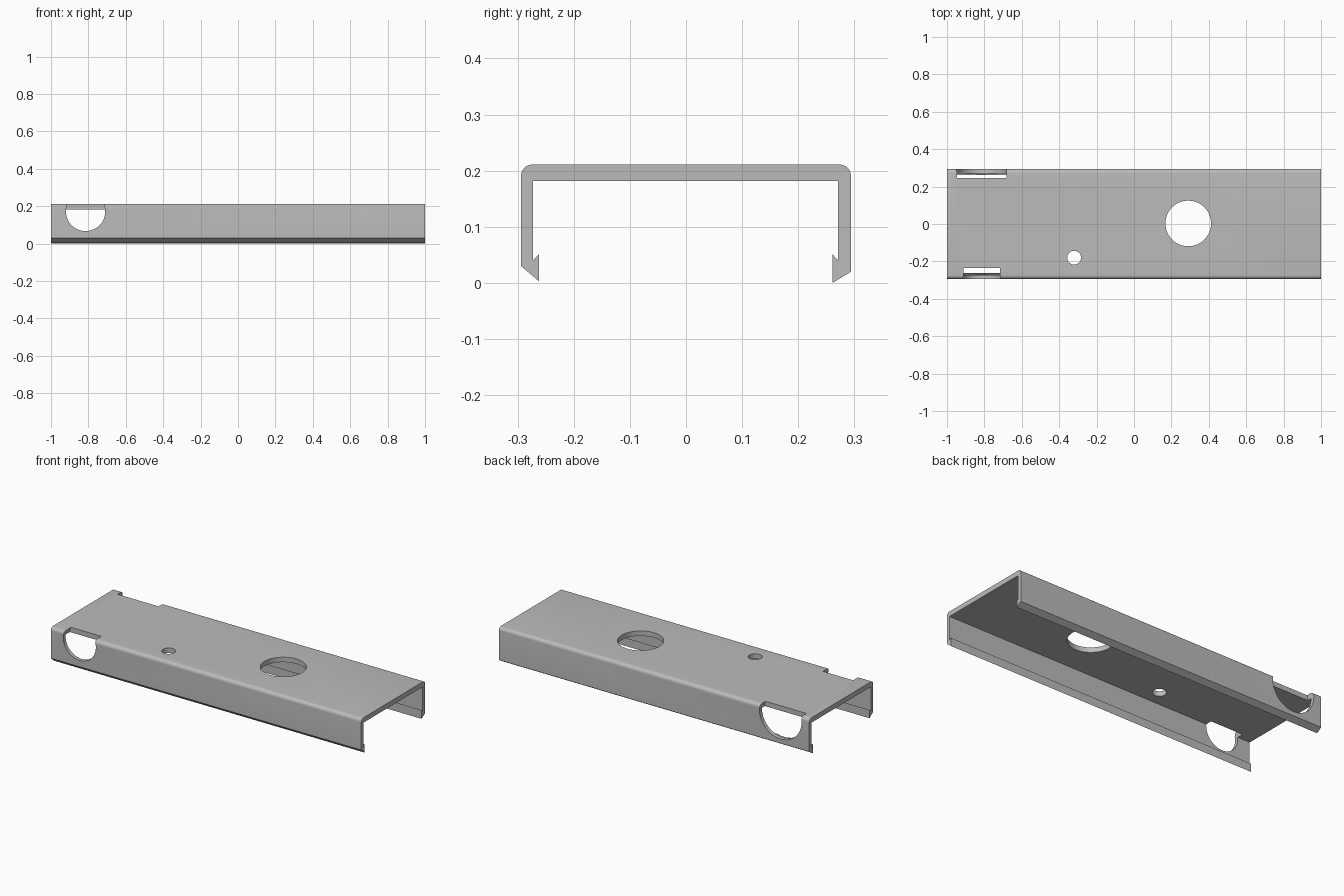
import bpy, bmesh, math
from mathutils import Matrix, Vector

cube = bpy.data.objects.get("Cube")
if cube:
    bpy.data.objects.remove(cube, do_unlink=True)

grey = bpy.data.materials.new("plain grey")
grey.use_nodes = True
colour = (0.5, 0.5, 0.5, 1)
grey.diffuse_color = colour
grey.node_tree.nodes["Principled BSDF"].inputs["Base Color"].default_value = colour

HALF_W, TOP, UNDER, RADIUS = 0.294, 0.211, 0.182, 0.02


def new_object(name, bm):
    bmesh.ops.recalc_face_normals(bm, faces=bm.faces[:])
    mesh = bpy.data.meshes.new(name)
    bm.to_mesh(mesh)
    bm.free()
    obj = bpy.data.objects.new(name, mesh)
    bpy.context.collection.objects.link(obj)
    mesh.materials.append(grey)
    return obj


def rounded_corner(side):
    """Arc from the wall up to the top, for side -1 or 1."""
    angles = [math.pi / 2 * i / 6 for i in range(7)]
    return [(side * (HALF_W - RADIUS + RADIUS * math.cos(a)),
             TOP - RADIUS + RADIUS * math.sin(a)) for a in angles]


# Channel section: front hook and wall, top plate, back wall and hook
profile = [(-0.273, UNDER), (-0.273, 0.04), (-0.262, 0.051), (-0.262, 0.003), (-HALF_W, 0.03)]
profile += rounded_corner(-1) + rounded_corner(1)[::-1]
profile += [(HALF_W, 0.02), (0.261, 0.0), (0.261, 0.051), (0.271, 0.04), (0.271, UNDER)]

bm = bmesh.new()
section = bm.faces.new([bm.verts.new((-1, y, z)) for y, z in profile])
extruded = bmesh.ops.extrude_face_region(bm, geom=[section])
bmesh.ops.translate(bm, vec=(2, 0, 0),
                    verts=[g for g in extruded["geom"] if isinstance(g, bmesh.types.BMVert)])
channel = new_object("channel_cover", bm)


def cut_hole(name, centre, radius, depth, axis):
    """Cut a round hole of the given depth along an axis."""
    bm = bmesh.new()
    turn = Vector((0, 0, 1)).rotation_difference(Vector(axis)).to_matrix().to_4x4()
    bmesh.ops.create_cone(bm, cap_ends=True, segments=48, radius1=radius, radius2=radius,
                          depth=depth, matrix=Matrix.Translation(centre) @ turn)
    cutter = new_object(name, bm)
    cutter.hide_render = True
    cutter.hide_set(True)
    mod = channel.modifiers.new(name, "BOOLEAN")
    mod.operation, mod.solver, mod.object = "DIFFERENCE", "EXACT", cutter
    return cutter


# Holes in the top plate, then the notches through the two walls
cutters = [
    cut_hole("large_top_hole_cutter", (0.29, 0.003, 0.2), 0.122, 0.1, (0, 0, 1)),
    cut_hole("small_top_hole_cutter", (-0.32, -0.18, 0.2), 0.037, 0.1, (0, 0, 1)),
    cut_hole("front_notch_cutter", (-0.815, -0.335, 0.172), 0.105, 0.2, (0, 1, 0)),
    cut_hole("back_notch_cutter", (-0.815, 0.345, 0.181), 0.136, 0.2, (0, 1, 0)),
]

# Bake the cuts, so the cutters can go
bpy.context.view_layer.update()
graph = bpy.context.evaluated_depsgraph_get()
cut_mesh = bpy.data.meshes.new_from_object(channel.evaluated_get(graph))
channel.modifiers.clear()
channel.data = cut_mesh
for cutter in cutters:
    bpy.data.objects.remove(cutter, do_unlink=True)

cut_mesh.materials.clear()
cut_mesh.materials.append(grey)
for poly in cut_mesh.polygons:
    poly.material_index = 0

bpy.ops.object.select_all(action="DESELECT")
channel.select_set(True)
bpy.context.view_layer.objects.active = channel
bpy.ops.object.shade_smooth_by_angle(angle=math.radians(30))
